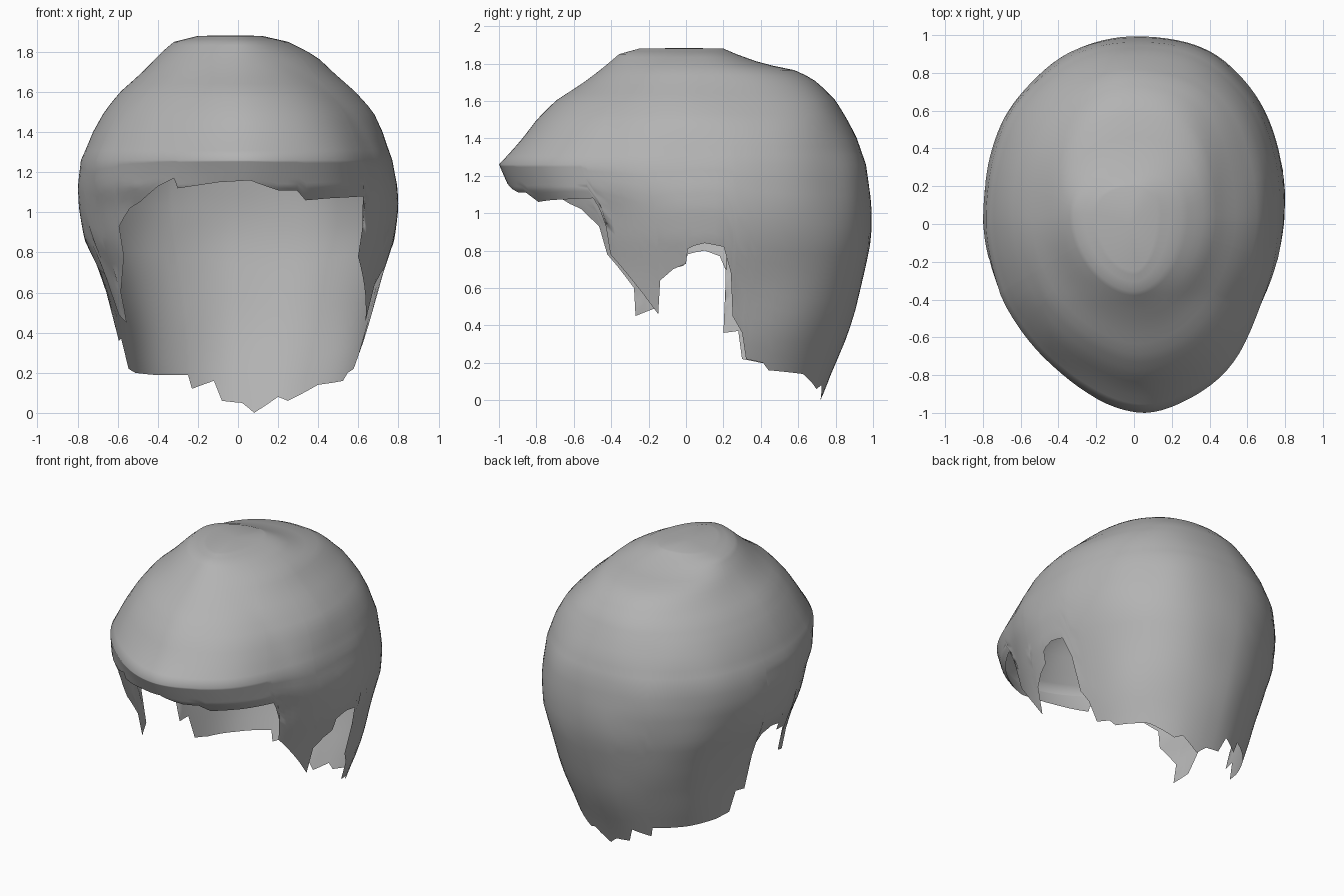
import bpy
import bmesh
import math
from mathutils import Vector, noise

# Remove the default cube only
cube = bpy.data.objects.get("Cube")
if cube:
    bpy.data.objects.remove(cube, do_unlink=True)

CENTRE_Y = 0.05
TOP = 1.88
BROW = 1.26
DOME_ROWS = 20
SKIRT_ROWS = 14
MAX_STEP = math.radians(4)
FRINGE_LEAN = 0.06

# Horizontal sections: height, front y, back y, right half width, left half width
SECTIONS = [
    (1.88, -0.25, 0.2, 0.2, 0.12),
    (1.85, -0.36, 0.27, 0.32, 0.25),
    (1.8, -0.42, 0.41, 0.38, 0.35),
    (1.76, -0.47, 0.6, 0.42, 0.41),
    (1.7, -0.55, 0.7, 0.48, 0.47),
    (1.6, -0.7, 0.8, 0.59, 0.58),
    (1.5, -0.8, 0.86, 0.67, 0.67),
    (1.4, -0.88, 0.91, 0.73, 0.72),
    (1.26, -1.0, 0.96, 0.79, 0.77),
    (1.13, -0.94, 0.98, 0.8, 0.79),
    (1.03, -0.84, 0.99, 0.79, 0.79),
    (0.86, -0.78, 0.99, 0.76, 0.77),
    (0.7, -0.75, 0.96, 0.69, 0.73),
    (0.5, -0.75, 0.91, 0.63, 0.68),
    (0.35, -0.75, 0.86, 0.6, 0.64),
    (0.2, -0.75, 0.8, 0.57, 0.59),
    (0.0, -0.75, 0.72, 0.53, 0.54),
]

# Ragged hem, as (x, z) along the fringe and nape, and (y, z) along the sides
FRINGE_LEFT = [(0.06, 1.16), (0.2, 1.11), (0.3, 1.11), (0.35, 1.06), (0.47, 1.07)]
SIDE_LEFT = [(-0.5, 1.08), (-0.49, 1.03), (-0.43, 0.93), (-0.42, 0.78), (-0.24, 0.58),
             (-0.15, 0.46), (-0.14, 0.64), (-0.07, 0.7), (0, 0.73), (0.01, 0.81), (0.1, 0.84),
             (0.2, 0.82), (0.24, 0.68), (0.25, 0.45), (0.3, 0.36), (0.32, 0.22), (0.41, 0.2),
             (0.44, 0.16)]
NAPE = [(0.4, 0.14), (0.25, 0.06), (0.2, 0.08), (0.08, 0), (0.02, 0.05), (-0.08, 0.06),
        (-0.12, 0.16), (-0.23, 0.12), (-0.25, 0.19), (-0.42, 0.19)]
SIDE_RIGHT = [(0.4, 0.2), (0.3, 0.22), (0.28, 0.37), (0.2, 0.36), (0.24, 0.6), (0.21, 0.7),
              (0.18, 0.77), (0.1, 0.8), (0.01, 0.78), (-0.01, 0.72), (-0.13, 0.69),
              (-0.17, 0.49), (-0.27, 0.45), (-0.28, 0.6), (-0.42, 0.78), (-0.46, 0.93),
              (-0.55, 1.02)]
FRINGE_RIGHT = [(-0.45, 1.05), (-0.38, 1.13), (-0.31, 1.17), (-0.29, 1.12), (-0.1, 1.15)]


def section(z):
    """Front, back, right and left extents at a height."""
    z = min(max(z, SECTIONS[-1][0]), TOP)
    for upper, lower in zip(SECTIONS, SECTIONS[1:]):
        if z >= lower[0]:
            t = (upper[0] - z) / (upper[0] - lower[0])
            return [a + (b - a) * t for a, b in zip(upper[1:], lower[1:])]


def roundness(is_front, is_left):
    """Pointed towards the front, squarer at the back left."""
    if is_front:
        return 1.08
    return 0.84 if is_left else 0.95


def surface_point(angle, z):
    """Point on the shell; the angle runs from the front round by the left side."""
    front, back, right, left = section(z)
    s, c = math.sin(angle), math.cos(angle)
    k = roundness(c > 0, s > 0)
    x = math.copysign(abs(s) ** k, s) * (left if s > 0 else right)
    reach = CENTRE_Y - front if c > 0 else back - CENTRE_Y
    y = CENTRE_Y - math.copysign(abs(c) ** k, c) * reach
    # The fringe is swept slightly to the left
    x += FRINGE_LEAN * min(1, max(0, -y - 0.4) * 2)
    # Gentle hand-shaped lumps
    lump = 1 + 0.018 * noise.noise(Vector((x, y, z)) * 2.6)
    return Vector((x * lump, CENTRE_Y + (y - CENTRE_Y) * lump, z))


def angle_from_x(x, z, is_front):
    if is_front:
        x -= FRINGE_LEAN
    width = section(z)[3 if x > 0 else 2]
    a = math.asin(min(1, abs(x) / width) ** (1 / roundness(is_front, x > 0)))
    a = a if is_front else math.pi - a
    return a if x >= 0 else math.tau - a


def angle_from_y(y, z, is_left):
    front, back = section(z)[:2]
    is_front = y < CENTRE_Y
    reach = CENTRE_Y - front if is_front else back - CENTRE_Y
    c = min(1, abs(y - CENTRE_Y) / reach) ** (1 / roundness(is_front, is_left))
    a = math.acos(c if is_front else -c)
    return a if is_left else math.tau - a


def hem_line():
    """Whole hem as angle and height, finely divided."""
    hem = [(angle_from_x(x, z, True), z) for x, z in FRINGE_LEFT]
    hem += [(angle_from_y(y, z, True), z) for y, z in SIDE_LEFT]
    hem += [(angle_from_x(x, z, False), z) for x, z in NAPE]
    hem += [(angle_from_y(y, z, False), z) for y, z in SIDE_RIGHT]
    hem += [(angle_from_x(x, z, True), z) for x, z in FRINGE_RIGHT]
    ordered = [hem[0]]
    for a, z in hem[1:]:
        ordered.append((max(a, ordered[-1][0] + 0.004), z))
    ordered.append((math.tau, hem[0][1]))
    line = []
    for (a, z), (b, w) in zip(ordered, ordered[1:]):
        steps = max(1, math.ceil((b - a) / MAX_STEP))
        line += [(a + (b - a) * i / steps, z + (w - z) * i / steps) for i in range(steps)]
    return line


# Single flat hair colour
hair_grey = bpy.data.materials.new("hair_grey")
hair_grey.use_nodes = True
colour = (0.45, 0.45, 0.45, 1)
hair_grey.diffuse_color = colour
hair_grey.node_tree.nodes["Principled BSDF"].inputs["Base Color"].default_value = colour

# Hair shell: level rows over the dome, then strips from the brow height to the hem
dome = [TOP + (BROW - TOP) * (i / DOME_ROWS) ** 1.6 for i in range(DOME_ROWS)]
bm = bmesh.new()
crown = bm.verts.new((-0.03, 0, TOP + 0.003))
columns = []
for angle, hem_z in hem_line():
    skirt = [BROW + (hem_z - BROW) * i / SKIRT_ROWS for i in range(SKIRT_ROWS + 1)]
    columns.append([bm.verts.new(surface_point(angle, z)) for z in dome + skirt])
for here, after in zip(columns, columns[1:] + columns[:1]):
    bm.faces.new((crown, here[0], after[0]))
    for row in range(len(here) - 1):
        bm.faces.new((here[row], here[row + 1], after[row + 1], after[row]))

mesh = bpy.data.meshes.new("hair_shell")
bm.to_mesh(mesh)
bm.free()
mesh.materials.append(hair_grey)
for face in mesh.polygons:
    face.use_smooth = True
hair = bpy.data.objects.new("hair_shell", mesh)
bpy.context.scene.collection.objects.link(hair)
